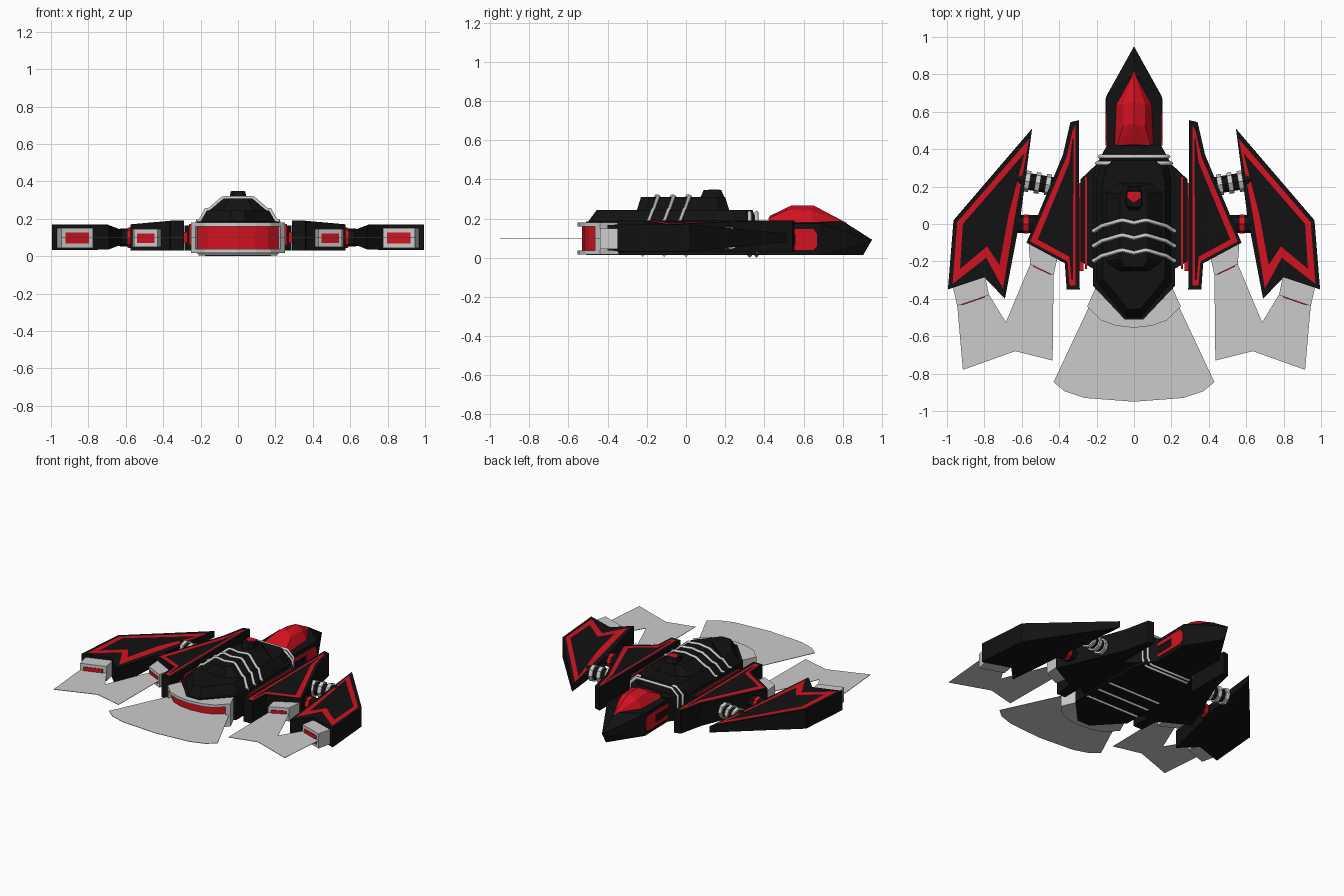
import bpy, bmesh
from mathutils import Vector

if "Cube" in bpy.data.objects:
    bpy.data.objects.remove(bpy.data.objects["Cube"])


def mat(name, c):
    m = bpy.data.materials.new(name)
    m.diffuse_color = (*c, 1)
    m.use_nodes = True
    m.node_tree.nodes["Principled BSDF"].inputs["Base Color"].default_value = m.diffuse_color
    return m


BLACK = mat("black", (0.006, 0.006, 0.006))
RED = mat("red", (0.65, 0.006, 0.015))
GREY = None


def finish(name, bm, mats, mirror=False):
    bmesh.ops.recalc_face_normals(bm, faces=bm.faces)
    me = bpy.data.meshes.new(name)
    bm.to_mesh(me)
    bm.free()
    for m in mats:
        if m:
            me.materials.append(m)
    ob = bpy.data.objects.new(name, me)
    bpy.context.collection.objects.link(ob)
    if mirror:
        ob.modifiers.new("mirror", 'MIRROR').use_mirror_merge = False
    return ob


def sym(half):
    """Close a right-hand half outline over x = 0."""
    return half + [(-x, y) for x, y in reversed(half) if abs(x) > 1e-5]


def prism(name, low, z0, z1, m, mirror=False, top=None, axis='z'):
    """Outline between two levels; top may be a different outline of equal count."""
    top = top or low
    put = (lambda p, h: (p[0], p[1], h)) if axis == 'z' else (lambda p, h: (h, p[0], p[1]))
    bm = bmesh.new()
    a = [bm.verts.new(put(p, z0)) for p in low]
    b = [bm.verts.new(put(p, z1)) for p in top]
    bm.faces.new(a)
    bm.faces.new(b)
    n = len(a)
    for i in range(n):
        j = (i + 1) % n
        bm.faces.new((a[i], a[j], b[j], b[i]))
    return finish(name, bm, [m], mirror)


def hull(name, pts, m):
    """Convex faceted solid; points with x > 0 are repeated on the left."""
    bm = bmesh.new()
    for x, y, z in pts:
        bm.verts.new((x, y, z))
        if x:
            bm.verts.new((-x, y, z))
    bmesh.ops.convex_hull(bm, input=bm.verts)
    return finish(name, bm, [m])


def wing(name, rings, top, bottom):
    """Wing slab whose top is a black rim, a red band and a black centre."""
    bm = bmesh.new()
    loops = [[bm.verts.new((x, y, bottom(x))) for x, y in rings[0]]]
    loops += [[bm.verts.new((x, y, top(x))) for x, y in r] for r in rings]
    n = len(rings[0])
    for k in range(3):
        for i in range(n):
            j = (i + 1) % n
            f = bm.faces.new((loops[k][i], loops[k][j], loops[k + 1][j], loops[k + 1][i]))
            f.material_index = int(k == 2)
    bm.faces.new(loops[0])
    bm.faces.new(loops[3])
    return finish(name, bm, [BLACK, RED], True)


def tube(name, pts, r, m, res=0, closed=False, mirror=False):
    cu = bpy.data.curves.new(name, 'CURVE')
    cu.dimensions = '3D'
    cu.bevel_depth, cu.bevel_resolution, cu.use_fill_caps = r, res, True
    sp = cu.splines.new('POLY')
    sp.points.add(len(pts) - 1)
    for p, q in zip(sp.points, pts):
        p.co = (*q, 1)
    sp.use_cyclic_u = closed
    ob = bpy.data.objects.new(name, cu)
    bpy.context.collection.objects.link(ob)
    bpy.ops.object.select_all(action='DESELECT')
    ob.select_set(True)
    bpy.context.view_layer.objects.active = ob
    bpy.ops.object.convert(target='MESH')
    ob = bpy.context.object
    ob.data.shade_flat()
    if m:
        ob.data.materials.clear()
        ob.data.materials.append(m)
    if mirror:
        ob.modifiers.new("mirror", 'MIRROR').use_mirror_merge = False


# Hull: lower body, deck, spine and turret cap
body = sym([(0.05, -0.51), (0.22, -0.33), (0.22, 0.25), (0.2, 0.32), (0.145, 0.42)])
deck = sym([(0.04, -0.5), (0.2, -0.31), (0.2, 0.24), (0.18, 0.31), (0.13, 0.36)])
deck_top = sym([(0.035, -0.455), (0.165, -0.29), (0.165, 0.23), (0.15, 0.3), (0.11, 0.34)])
prism("lower_hull", body, 0.015, 0.185, BLACK)
prism("upper_deck", deck, 0.185, 0.245, BLACK, top=deck_top)
prism("spine", sym([(0.08, -0.25), (0.15, -0.2), (0.15, 0.17), (0.08, 0.22)]), 0.245, 0.31, BLACK,
      top=sym([(0.05, -0.23), (0.075, -0.19), (0.075, 0.16), (0.05, 0.2)]))
prism("turret_cap", sym([(0.03, 0.07), (0.045, 0.1), (0.045, 0.17), (0.03, 0.2)]), 0.3, 0.345, BLACK,
      top=sym([(0.025, 0.09), (0.04, 0.105), (0.04, 0.165), (0.025, 0.18)]))
prism("cap_marker", sym([(0, 0.115), (0.035, 0.14), (0.035, 0.172)]), 0.335, 0.349, RED)

# Side slabs with a red strip next to the inner wings
slab = [(0.2, 0.32), (0.285, 0.24), (0.285, -0.2), (0.2, -0.25)]
prism("side_slab", slab, 0.03, 0.165, BLACK, True)
prism("side_strip", [(0.25, 0.25), (0.262, 0.25), (0.262, -0.24), (0.25, -0.24)], 0.06, 0.172, RED, True)
prism("wing_root", [(0.27, 0.22), (0.31, 0.22), (0.31, -0.25), (0.27, -0.25)], 0.07, 0.13, RED, True)

# Nose, canopy and red cheek panels
hull("nose", [(0.145, 0.4, 0.015), (0.145, 0.4, 0.175), (0.15, 0.68, 0.015), (0.15, 0.68, 0.175),
              (0, 0.95, 0.092), (0, 0.905, 0.015), (0, 0.8, 0.188), (0, 0.4, 0.185)], BLACK)
hull("canopy", [(0, 0.82, 0.178), (0.1, 0.64, 0.17), (0.108, 0.43, 0.17), (0.06, 0.64, 0.24),
                (0, 0.65, 0.268), (0, 0.54, 0.268), (0.06, 0.52, 0.245), (0.09, 0.42, 0.2),
                (0, 0.43, 0.215)], RED)
cheek = [(0.42, 0.148), (0.65, 0.148), (0.67, 0.12), (0.67, 0.06), (0.65, 0.04), (0.42, 0.04),
         (0.42, 0.065), (0.56, 0.065), (0.56, 0.12), (0.42, 0.12)]
prism("cheek_panel", cheek, 0.13, 0.153, RED, True, axis='x')

# Grey neck rings, hull ribs above and below
for i, (y, s) in enumerate([(0.325, 1.0), (0.36, 0.93)]):
    half = [(0.17, 0.01), (0.2, 0.05), (0.2, 0.19), (0.15, 0.232)]
    tube(f"neck_ring_{i}", [(x * s, y, z) for x, z in sym(half)], 0.011, GREY, closed=True)
for i, y in enumerate([0.02, -0.06, -0.14]):
    half = [(0.06, y, 0.312), (0.085, y - 0.005, 0.308), (0.152, y - 0.025, 0.25),
            (0.172, y - 0.03, 0.246), (0.203, y - 0.05, 0.19), (0.222, y - 0.06, 0.185)]
    pts = [(-a, b, c) for a, b, c in reversed(half)] + [(0, y - 0.015, 0.312)] + half
    tube(f"hull_rib_{i}", pts, 0.011, GREY)
for i, y in enumerate([0.0, -0.11, -0.22]):
    tube(f"belly_rib_{i}", [(-0.21, y, 0.014), (0.21, y, 0.014)], 0.01, GREY)

# Inner and outer wings
wing("inner_wing", [
    [(0.295, 0.555), (0.34, 0.545), (0.38, 0.37), (0.575, -0.1), (0.37, -0.21), (0.36, -0.35), (0.29, -0.35)],
    [(0.312, 0.53), (0.328, 0.5), (0.36, 0.36), (0.555, -0.093), (0.355, -0.2), (0.345, -0.33), (0.312, -0.33)],
    [(0.324, 0.46), (0.33, 0.45), (0.345, 0.33), (0.515, -0.083), (0.345, -0.175), (0.335, -0.3), (0.326, -0.3)]],
    lambda x: 0.19 - max(0, x - 0.36) * 0.09, lambda x: 0.03)


def taper(x):
    return min(1, max(0, (x - 0.58) / 0.12))


wing("outer_wing", [
    [(0.545, 0.51), (0.965, 0.02), (0.995, -0.35), (0.8, -0.285), (0.69, -0.4), (0.605, 0.05)],
    [(0.56, 0.455), (0.945, 0.01), (0.97, -0.32), (0.79, -0.18), (0.7, -0.345), (0.635, 0.05)],
    [(0.585, 0.38), (0.915, 0.0), (0.93, -0.24), (0.785, -0.12), (0.72, -0.22), (0.67, 0.05)]],
    lambda x: 0.125 + 0.045 * taper(x), lambda x: 0.08 - 0.047 * taper(x))

# Struts joining the wings
a, b = Vector((0.4, 0.2, 0.1)), Vector((0.64, 0.24, 0.1))
tube("front_strut", [a, b], 0.045, BLACK, 2, mirror=True)
for i, t in enumerate([0.25, 0.48, 0.71]):
    c = a.lerp(b, t)
    d = (b - a).normalized() * 0.013
    tube(f"strut_ring_{i}", [c - d, c + d], 0.057, GREY, 2, mirror=True)
tube("rear_strut", [(0.5, 0.0, 0.1), (0.63, 0.0, 0.1)], 0.048, BLACK, 2, mirror=True)
tube("rear_strut_ring", [(0.565, 0.0, 0.1), (0.59, 0.0, 0.1)], 0.052, RED, 2, mirror=True)

# Wing engines: grey nozzle with a red outlet
for name, q, z0, z1 in [
        ("outer", [(0.97, -0.33), (0.8, -0.26), (0.775, -0.38), (0.945, -0.438)], 0.045, 0.15),
        ("inner", [(0.565, -0.08), (0.405, -0.16), (0.43, -0.275), (0.555, -0.215)], 0.05, 0.145)]:
    prism(f"{name}_nozzle", q, z0, z1, GREY, True)
    c, d = Vector(q[2]), Vector(q[3])
    back = (c - Vector(q[1])).normalized() * 0.005
    e, f = c.lerp(d, 0.13), c.lerp(d, 0.87)
    prism(f"{name}_outlet", [e - back, e + back, f + back, f - back], z0 + 0.022, z1 - 0.022, RED, True)

# Main engine: red core between grey plates and side frames
arc = sym([(0.0, -0.555), (0.1, -0.543), (0.175, -0.515), (0.25, -0.44), (0.2, -0.33)])
core = sym([(0.0, -0.53), (0.09, -0.52), (0.16, -0.495), (0.226, -0.435), (0.19, -0.34)])
prism("engine_top_plate", arc, 0.16, 0.18, GREY)
prism("engine_bottom_plate", arc, 0.018, 0.038, GREY)
prism("engine_core", core, 0.036, 0.162, RED)
prism("engine_side_frame", [(0.2, -0.33), (0.25, -0.44), (0.226, -0.464), (0.18, -0.36)],
      0.036, 0.162, GREY, True)

# Flat exhaust plumes
prism("main_plume", sym([(0, -0.95), (0.265, -0.93), (0.37, -0.895), (0.43, -0.845), (0.235, -0.43)]),
      0.099, 0.102, GREY)
prism("wing_plume", [(0.945, -0.435), (0.915, -0.78), (0.635, -0.68), (0.435, -0.73), (0.43, -0.27),
                     (0.555, -0.215), (0.685, -0.525), (0.775, -0.378)], 0.099, 0.102, GREY, True)
